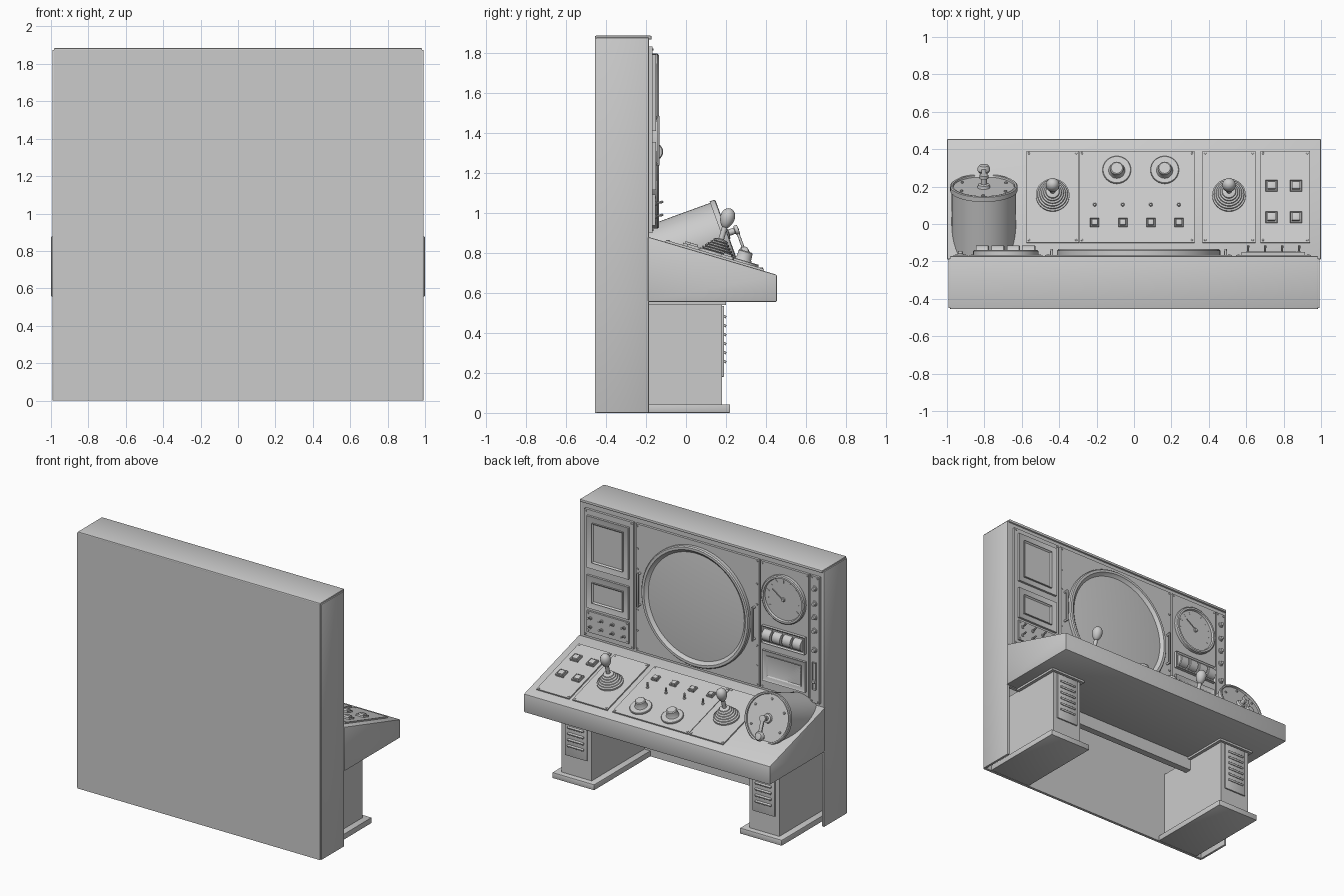
import bpy, bmesh
from math import radians, atan, sin, cos, pi
from mathutils import Matrix, Vector

if "Cube" in bpy.data.objects:
    bpy.data.objects.remove(bpy.data.objects["Cube"])

T = Matrix.Translation
def RX(deg): return Matrix.Rotation(radians(deg), 4, 'X')
SLOPE = 0.19 / 0.645
TILT = Matrix.Rotation(-atan(SLOPE), 4, 'X')
WALL = -0.185

def desk(x, y, h=0):            # frame on the sloping desk top
    return T((x, y, 0.69 + (0.455 - y) * SLOPE)) @ TILT @ T((0, 0, h))

def wall(x, z, h=0):            # frame on the upright wall, local z points to +y
    return T((x, WALL + h, z)) @ RX(-90)

def finish(name, bm, M):
    bmesh.ops.recalc_face_normals(bm, faces=bm.faces[:])
    me = bpy.data.meshes.new(name)
    bm.to_mesh(me)
    bm.free()
    ob = bpy.data.objects.new(name, me)
    ob.matrix_world = M
    bpy.context.collection.objects.link(ob)
    return ob

def box(name, size, M, bevel=0, inset=0, sink=0):
    """Box standing on its frame; optional bevel, or a recessed top face."""
    bm = bmesh.new()
    bmesh.ops.create_cube(bm, size=1)
    for v in bm.verts:
        v.co = Vector((v.co.x * size[0], v.co.y * size[1], (v.co.z + 0.5) * size[2]))
    if bevel:
        bmesh.ops.bevel(bm, geom=bm.edges[:], offset=bevel, segments=2, profile=0.5, affect='EDGES')
    if inset:
        top = max(bm.faces, key=lambda f: f.calc_center_median().z)
        bmesh.ops.inset_region(bm, faces=[top], thickness=inset)
        bmesh.ops.translate(bm, verts=top.verts[:], vec=(0, 0, -sink))
    return finish(name, bm, M)

def span(name, x0, x1, y0, y1, z0, z1, bevel=0):
    return box(name, (x1 - x0, y1 - y0, z1 - z0), T(((x0 + x1) / 2, (y0 + y1) / 2, z0)), bevel)

def lathe(name, profile, M, seg=32):
    """Revolve (radius, height) points about local z."""
    bm = bmesh.new()
    vs = [bm.verts.new((r, 0, h)) for r, h in profile]
    es = [bm.edges.new(p) for p in zip(vs, vs[1:])]
    bmesh.ops.spin(bm, geom=vs + es, cent=(0, 0, 0), axis=(0, 0, 1), angle=2 * pi, steps=seg)
    bmesh.ops.remove_doubles(bm, verts=bm.verts[:], dist=1e-5)
    return finish(name, bm, M)

def disc(name, r, h, M, seg=24, c=0.003):
    return lathe(name, [(0, 0), (r, 0), (r, h - c), (r - c, h), (0, h)], M, seg)

def plate(name, w, h, M, t=0.01, **kw):
    """Panel plate with a screw in each corner."""
    box(name, (w, h, t), M, **kw)
    for i in (-1, 1):
        for j in (-1, 1):
            disc(name + "_screw", 0.006, 0.004, M @ T((i * (w / 2 - 0.014), j * (h / 2 - 0.014), t)), 8, 0.001)

def toggle(M, k=1):
    disc("toggle_collar", 0.012 * k, 0.008, M, 12)
    lathe("toggle_lever", [(0, 0), (0.004, 0), (0.007, 0.04), (0, 0.044)], M @ RX(15), 10)

def button(M, s=0.06):
    box("button_bezel", (s, s, 0.012), M, inset=0.007, sink=0.005)
    box("button_cap", (s * 0.68, s * 0.68, 0.022), M, bevel=0.003)

# Cabinet shell, open underneath
span("cabinet_back", -0.985, 0.985, -0.455, -0.435, 0, 1.875)
span("cabinet_top", -0.985, 0.985, -0.455, -0.172, 1.865, 1.885, 0.006)
for s in (-1, 1):
    span("cabinet_side", *sorted((s * 0.975, s * 0.993)), -0.45, -0.185, 0, 1.875, 0.004)
span("instrument_wall", -0.98, 0.98, -0.21, WALL, 0.55, 1.87)
span("knee_rail", -0.65, 0.65, -0.2, -0.15, 0.46, 0.555)

# Sloping desk
bm = bmesh.new()
side = [(-0.19, 0.555), (0.455, 0.555), (0.455, 0.69), (-0.19, 0.88)]
f = bm.faces.new([bm.verts.new((-1, y, z)) for y, z in side])
ext = bmesh.ops.extrude_face_region(bm, geom=[f])['geom']
bmesh.ops.translate(bm, verts=[v for v in ext if isinstance(v, bmesh.types.BMVert)], vec=(2, 0, 0))
bmesh.ops.bevel(bm, geom=bm.edges[:], offset=0.007, segments=2, profile=0.5, affect='EDGES')
finish("desk_body", bm, Matrix())

# Pedestals with louvred front covers
for s in (-1, 1):
    x = s * 0.762
    span("pedestal_base", x - 0.17, x + 0.17, -0.435, 0.22, 0, 0.042, 0.004)
    span("pedestal_body", x - 0.122, x + 0.122, -0.435, 0.18, 0.04, 0.55)
    span("pedestal_flange", x - 0.145, x + 0.145, -0.19, 0.2, 0.54, 0.557)
    span("pedestal_cover", x - 0.09, x + 0.09, 0.175, 0.19, 0.18, 0.535, 0.003)
    for i in range(6):
        box("louvre", (0.13, 0.016, 0.014), T((x, 0.19, 0.25 + i * 0.045)) @ RX(-25), 0.003)

# Desk panels: (name, centre x, width)
for name, x, w in (("left_stick_panel", -0.435, 0.28), ("knob_panel", 0.016, 0.615),
                   ("right_stick_panel", 0.508, 0.282), ("button_panel", 0.808, 0.265)):
    plate(name, w, 0.512, desk(x, 0.143))

# Joysticks with bellows boots
for x in (-0.435, 0.508):
    boot = [(0, 0), (0.09, 0), (0.09, 0.014)]
    for i in range(5):
        r = 0.082 - i * 0.011
        boot += [(r - 0.006, 0.016 + i * 0.013), (r, 0.021 + i * 0.013), (r - 0.003, 0.027 + i * 0.013)]
    boot += [(0.014, 0.085), (0, 0.085)]
    lathe("stick_boot", boot, desk(x, 0.15, 0.008))
    disc("stick_shaft", 0.014, 0.17, desk(x, 0.15), 16)
    grip = [(0.036 * sin(pi * i / 12) * (1 - 0.15 * cos(pi * i / 12)), -0.052 * cos(pi * i / 12)) for i in range(13)]
    lathe("stick_grip", [(abs(r), h) for r, h in grip], desk(x, 0.15, 0.2), 24)

# Desk knobs, toggles and buttons
for x in (-0.092, 0.164):
    disc("knob_dial", 0.076, 0.012, desk(x, 0.285, 0.01), 40)
    lathe("knob", [(0, 0), (0.045, 0), (0.038, 0.012), (0.036, 0.045), (0.03, 0.05), (0, 0.05)], desk(x, 0.28, 0.02))
for i in range(4):
    toggle(desk(-0.21 + i * 0.15, 0.1, 0.01), 0.8)
    button(desk(-0.21 + i * 0.15, 0.003, 0.01), 0.048)
for x in (0.735, 0.866):
    for y in (0.2, 0.032):
        button(desk(x, y, 0.01), 0.062)

# Drum with crank handle
D = T((-0.803, 0.2, 0.895)) @ RX(-70)
lathe("drum", [(0, -0.37), (0.172, -0.37), (0.172, -0.022), (0.18, -0.022), (0.18, 0.004), (0.174, 0.008),
               (0.165, 0.006), (0.163, -0.004), (0, -0.004)], D, 48)
for a in range(6):
    disc("drum_bolt", 0.008, 0.008, D @ Matrix.Rotation(a * pi / 3 + 0.5, 4, 'Z') @ T((0.135, 0, -0.004)), 8)
lathe("crank_hub", [(0, -0.004), (0.034, -0.004), (0.03, 0.012), (0.016, 0.016), (0.016, 0.045),
                    (0.024, 0.048), (0.024, 0.066), (0, 0.068)], D, 24)
box("crank_arm", (0.026, 0.13, 0.014), D @ T((0, 0.06, 0.05)), 0.004)
lathe("crank_knob", [(0, 0.03), (0.024, 0.034), (0.034, 0.048), (0.034, 0.06), (0.024, 0.076), (0, 0.08)],
      D @ T((0, 0.122, 0)), 24)

# Wall panels: (name, x0, x1)
for name, x0, x1 in (("screen_panel", 0.545, 0.945), ("scope_panel", -0.475, 0.525),
                     ("gauge_panel", -0.88, -0.49), ("knob_strip", -0.965, -0.89)):
    plate(name, x1 - x0, 0.93, wall((x0 + x1) / 2, 1.365), 0.018)
for z in (1.05, 1.2, 1.5, 1.65):
    for x in (-0.46, 0.51):
        disc("scope_screw", 0.007, 0.004, wall(x, z, 0.018), 8, 0.001)

# Large round scope with shallow domed glass
S = wall(0.025, 1.358, 0.018)
lathe("scope_ring", [(0.39, 0), (0.437, 0), (0.437, 0.024), (0.43, 0.032), (0.412, 0.032), (0.402, 0.02), (0.39, 0.012)], S, 72)
lathe("scope_glass", [(0.402 * i / 10, 0.026 - 0.018 * (i / 10) ** 2) for i in range(11)], S, 72)
for x in (-0.44, 0.49):
    box("handle_bar", (0.014, 0.25, 0.012), wall(x, 1.36, 0.04), 0.004)
    for dz in (-0.115, 0.115):
        disc("handle_post", 0.008, 0.026, wall(x, 1.36 + dz, 0.018), 12)

# Small screens and toggle box
for z, h in ((1.6, 0.38), (1.235, 0.24)):
    box("screen_frame", (0.34, h, 0.016), wall(0.745, z, 0.018), inset=0.03, sink=0.008)
    box("screen_bezel", (0.25, h - 0.09, 0.016), wall(0.745, z, 0.022), inset=0.014, sink=0.01)
plate("toggle_box", 0.34, 0.155, wall(0.745, 1.015, 0.018), 0.014)
for i in range(4):
    for z in (0.98, 1.045):
        toggle(wall(0.61 + i * 0.091, z, 0.03))

# Round gauge with needle and ticks
G = wall(-0.685, 1.6, 0.018)
lathe("gauge", [(0, 0), (0.175, 0), (0.175, 0.022), (0.168, 0.028), (0.155, 0.028), (0.15, 0.014), (0, 0.014)], G, 48)
disc("gauge_hub", 0.014, 0.014, G @ T((0, 0, 0.014)), 16)
box("gauge_needle", (0.11, 0.006, 0.004), G @ Matrix.Rotation(radians(-35), 4, 'Z') @ T((0.05, 0, 0.02)))
for i in range(11):
    box("gauge_tick", (0.02, 0.004, 0.002), G @ Matrix.Rotation(radians(150 + i * 24), 4, 'Z') @ T((0.13, 0, 0.014)))

# Thumb rollers
box("roller_housing", (0.35, 0.125, 0.022), wall(-0.685, 1.305, 0.018), inset=0.014, sink=0.008)
for i in range(4):
    disc("roller", 0.044, 0.07, T((-0.845 + i * 0.0825, -0.158, 1.305)) @ Matrix.Rotation(pi / 2, 4, 'Y'), 24, 0.005)

# Lower readout
box("readout_frame", (0.35, 0.225, 0.016), wall(-0.685, 1.075, 0.018), inset=0.022, sink=0.008)
box("readout_glass", (0.28, 0.155, 0.012), wall(-0.685, 1.075, 0.02), inset=0.01, sink=0.006)

# Knob strip and slider
for z in (1.74, 1.63, 1.53, 1.43, 1.29):
    lathe("strip_knob", [(0, 0), (0.02, 0), (0.018, 0.006), (0.013, 0.008), (0.012, 0.022), (0, 0.024)], wall(-0.928, z, 0.018), 20)
box("slider_slot", (0.03, 0.2, 0.01), wall(-0.928, 1.1, 0.018), inset=0.007, sink=0.006)
box("slider_cap", (0.024, 0.02, 0.02), wall(-0.928, 1.06, 0.018), 0.003)

bpy.ops.object.select_all(action='SELECT')
bpy.context.view_layer.objects.active = bpy.context.selected_objects[0]
bpy.ops.object.shade_smooth_by_angle(angle=radians(35))
